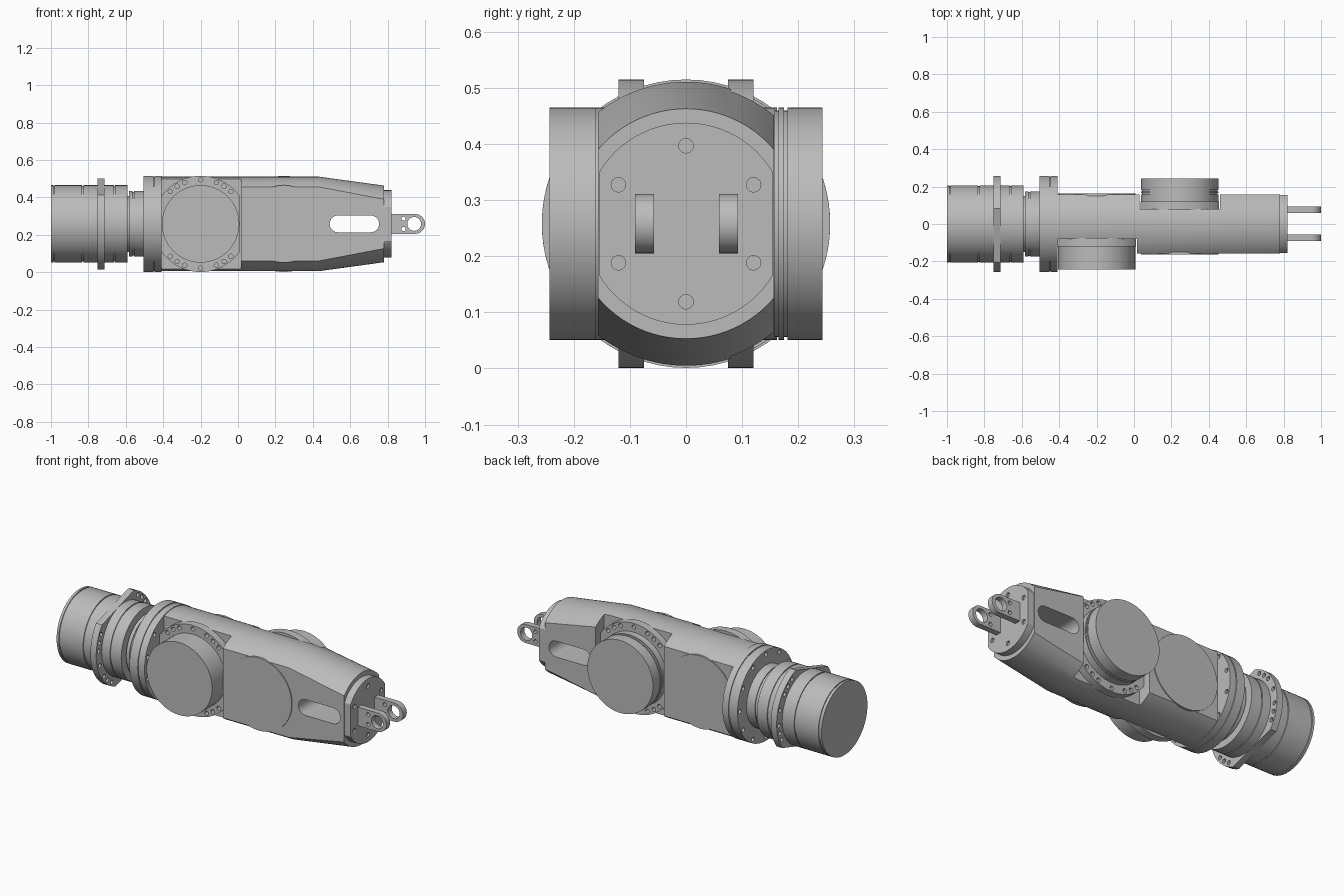
import bpy, bmesh
from math import sin, cos, pi, asin, radians

cube = bpy.data.objects.get("Cube")
if cube:
    bpy.data.objects.remove(cube, do_unlink=True)

ZC = 0.258            # height of the main axis
CASE_R = 0.207        # motor and joint housing radius
RIM_R = 0.257         # flange radius
HALF_W = 0.157        # half width of the arm
JOINTS = (("front", -0.2, -1), ("rear", 0.245, 1))

grey = bpy.data.materials.new("metal grey")
grey.use_nodes = True
grey.diffuse_color = (0.5, 0.5, 0.5, 1)
grey.node_tree.nodes["Principled BSDF"].inputs["Base Color"].default_value = (0.5, 0.5, 0.5, 1)


def build(name, shells):
    """Loft each shell: (axis, [(offset along axis, 2D outline), ...])."""
    bm = bmesh.new()
    for axis, sections in shells:
        rings = []
        for off, pts in sections:
            rings.append([bm.verts.new((off, u, v) if axis == "x" else (u, off, v))
                          for u, v in pts])
        for a, b in zip(rings, rings[1:]):
            n = len(a)
            for i in range(n):
                j = (i + 1) % n
                bm.faces.new((a[i], a[j], b[j], b[i]))
        bm.faces.new(rings[0])
        bm.faces.new(rings[-1])
    bmesh.ops.recalc_face_normals(bm, faces=bm.faces)
    mesh = bpy.data.meshes.new(name)
    bm.to_mesh(mesh)
    bm.free()
    mesh.materials.append(grey)
    obj = bpy.data.objects.new(name, mesh)
    bpy.context.collection.objects.link(obj)
    return obj


def circle(r, u=0, v=ZC, n=64):
    return [(u + r * cos(2 * pi * i / n), v + r * sin(2 * pi * i / n)) for i in range(n)]


def two_arcs(r, half_width, tilt=90, u=0, n=24):
    """Disc with two flat sides; the round ends point along tilt."""
    span = asin(half_width / r)
    angles = [radians(tilt) + side * pi + span * (2 * i / n - 1)
              for side in (0, 1) for i in range(n + 1)]
    return [(u + r * cos(a), ZC + r * sin(a)) for a in angles]


def prism(axis, a, b, pts):
    return (axis, [(a, pts), (b, pts)])


def turned(axis, a, b, r, u=0, grooves=()):
    """Cylinder with thin grooves cut round it."""
    steps = [(a, r)]
    for g in grooves:
        steps += [(g - 0.003, r), (g - 0.003, r - 0.005), (g + 0.003, r - 0.005), (g + 0.003, r)]
    steps.append((b, r))
    return (axis, [(o, circle(rad, u)) for o, rad in steps])


def cut(target, shells):
    cutter = build("cutter", shells)
    cutter.hide_render = True
    mod = target.modifiers.new("cut", "BOOLEAN")
    mod.operation = "DIFFERENCE"
    mod.solver = "EXACT"
    mod.object = cutter
    bpy.context.view_layer.objects.active = target
    bpy.ops.object.modifier_apply(modifier=mod.name)
    bpy.data.objects.remove(cutter, do_unlink=True)


def holes(axis, a, b, ring, angles, r=0.012, u=0):
    return [prism(axis, a, b, circle(r, u + ring * cos(radians(t)), ZC + ring * sin(radians(t)), 16))
            for t in angles]


def ear_angles(tilt):
    return [tilt + side + d for side in (0, 180) for d in (-43, -32, -21, 0, 21, 32, 43)]


# Base motor, with its tilted flange
build("base_motor", [turned("x", -1, -0.592, CASE_R, grooves=(-0.983, -0.83, -0.66))])
flange = build("base_motor_flange", [prism("x", -0.752, -0.715, two_arcs(RIM_R, CASE_R + 0.001, 17))])
cut(flange, holes("x", -0.8, -0.68, 0.236, ear_angles(17)))

# Neck and mounting disc
build("neck_shaft", [turned("x", -0.6, -0.57, 0.15)])
build("neck", [turned("x", -0.583, -0.5, 0.175, grooves=(-0.56,))])
disc = build("mounting_disc", [turned("x", -0.505, -0.41, RIM_R, grooves=(-0.45,))])
cut(disc, holes("x", -0.53, -0.48, 0.236, range(0, 360, 30)))
cut(disc, holes("x", -0.43, -0.39, 0.236, range(15, 360, 30)))

# Arm body: round section with flat sides, tapering to the tip
arm = build("arm_body", [("x", [(-0.412, two_arcs(0.253, HALF_W)),
                                (0.43, two_arcs(0.253, HALF_W)),
                                (0.78, two_arcs(0.205, HALF_W))])])
for label, x, side in JOINTS:
    lo, hi = x - 0.215, x + 0.215
    pocket = [(lo, -0.1), (hi, -0.1), (hi, 0.6), (lo, 0.6)]
    cut(arm, [prism("y", side * 0.08, side * 0.3, pocket)])

# Long rounded slot near the tip
slot = [(0.535 + 0.045 * cos(radians(t)), ZC + 0.045 * sin(radians(t))) for t in range(90, 271, 15)]
slot += [(0.71 + 0.045 * cos(radians(t)), ZC + 0.045 * sin(radians(t))) for t in range(-90, 91, 15)]
cut(arm, [prism("y", -0.3, 0.3, slot)])

# Joint drives: flange with ears, housing, and cover on the opposite side
for label, x, side in JOINTS:
    ears = build(label + "_joint_flange",
                 [prism("y", side * 0.075, side * 0.12, two_arcs(RIM_R, CASE_R + 0.003, 90, x))])
    cut(ears, holes("y", side * 0.09, side * 0.15, 0.237, ear_angles(90), u=x))
    build(label + "_joint_housing",
          [turned("y", side * 0.078, side * 0.243, CASE_R, x,
                  (side * 0.1, side * 0.162, side * 0.178))])
    build(label + "_joint_cover",
          [turned("y", -side * 0.15, -side * 0.162, CASE_R, x)])

# Tip plate with six bolt holes
tip = build("tip_plate", [prism("x", 0.77, 0.82, two_arcs(0.18, 0.155))])
cut(tip, holes("x", 0.81, 0.84, 0.139, range(30, 360, 60), 0.013))

# Pair of lugs with an eye at the end
outline = [(0.81, ZC + 0.053), (0.81, ZC - 0.053)]
outline += [(0.947 + 0.053 * cos(radians(t)), ZC + 0.053 * sin(radians(t)))
            for t in range(-90, 91, 10)]
for label, y in (("front", -0.074), ("rear", 0.076)):
    lug = build(label + "_lug", [prism("y", y - 0.017, y + 0.017, outline)])
    eye = [(0.942, ZC, 0.037), (0.885, ZC + 0.028, 0.011), (0.885, ZC - 0.028, 0.011)]
    cut(lug, [prism("y", y - 0.05, y + 0.05, circle(r, u, v, 32)) for u, v, r in eye])

# Smooth the round faces and keep the edges sharp
bpy.ops.object.select_all(action="DESELECT")
for obj in bpy.context.scene.objects:
    if obj.type == "MESH":
        obj.select_set(True)
        bpy.context.view_layer.objects.active = obj
bpy.ops.object.shade_smooth_by_angle(angle=radians(25))
